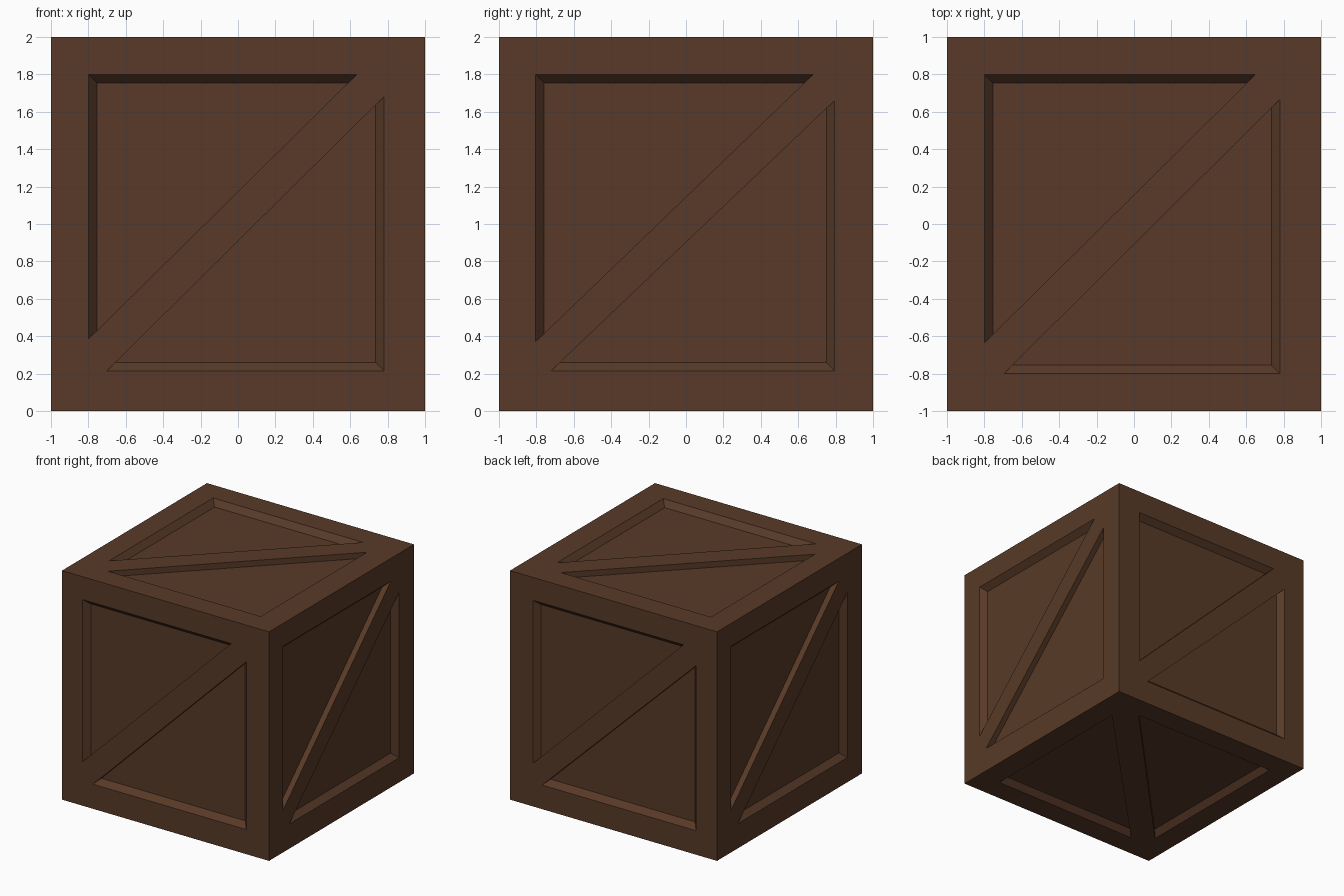
import bpy, bmesh
from mathutils import Vector

if "Cube" in bpy.data.objects:
    bpy.data.objects.remove(bpy.data.objects["Cube"])

DEPTH, INSET, OVER = 0.05, 0.045, 0.02   # recess depth, wall taper, cutter overshoot

wood = bpy.data.materials.new("dark_brown_wood")
wood.diffuse_color = (0.098, 0.042, 0.021, 1)
wood.use_nodes = True
wood.node_tree.nodes["Principled BSDF"].inputs["Base Color"].default_value = wood.diffuse_color

# crate body: plain cube standing on the floor
bpy.ops.mesh.primitive_cube_add(size=2, location=(0, 0, 1))
crate = bpy.context.object
crate.name = "crate_body"
crate.data.materials.append(wood)

X, Y, Z = Vector((1, 0, 0)), Vector((0, 1, 0)), Vector((0, 0, 1))

# each side: right and up directions, then two triangles as
# (corner u, corner v, end of horizontal leg u, end of vertical leg v)
sides = [
    (X, Z, (-.80, .80, .635, -.615), (.78, -.785, -.70, .68)),    # front
    (-X, Z, (-.78, .80, .675, -.625), (.797, -.79, -.69, .65)),   # back
    (Y, Z, (-.805, .80, .68, -.63), (.795, -.785, -.72, .66)),    # right
    (-Y, Z, (-.805, .80, .68, -.63), (.80, -.785, -.71, .66)),    # left
    (X, Y, (-.80, .80, .65, -.635), (.78, -.80, -.695, .665)),    # top
    (Y, X, (-.80, .79, .655, -.64), (.80, -.80, -.68, .62)),      # bottom
]


def recess(bm, u, v, tri):
    """Triangular cutter: sloping walls on both legs, upright diagonal wall."""
    cu, cv, hu, vv = tri
    n = u.cross(v)
    slope = (cv - vv) / (hu - cu)
    su, sv = (1 if hu > cu else -1), (1 if vv > cv else -1)
    rings = []
    for d in (-OVER, DEPTH):
        i = d * INSET / DEPTH
        a, b = cu + su * i, cv + sv * i
        pts = [(a, b), (hu + (b - cv) / slope, b), (a, cv + slope * (a - hu))]
        rings.append([bm.verts.new(Z + n * (1 - d) + u * p + v * q) for p, q in pts])
    top, floor = rings
    bm.faces.new(top)
    bm.faces.new(floor)
    for k in range(3):
        j = (k + 1) % 3
        bm.faces.new((top[k], top[j], floor[j], floor[k]))


# one helper mesh holding all twelve recess cutters
bm = bmesh.new()
for u, v, *tris in sides:
    for tri in tris:
        recess(bm, u, v, tri)
bmesh.ops.recalc_face_normals(bm, faces=bm.faces)
mesh = bpy.data.meshes.new("recess_cutter")
bm.to_mesh(mesh)
bm.free()
mesh.materials.append(wood)
cutter = bpy.data.objects.new("recess_cutter", mesh)
cutter.hide_render = True
bpy.context.collection.objects.link(cutter)

# carve the panels, leaving frame and diagonal brace
mod = crate.modifiers.new("panel_recesses", 'BOOLEAN')
mod.operation = 'DIFFERENCE'
mod.solver = 'EXACT'
mod.object = cutter
bpy.context.view_layer.objects.active = crate
bpy.ops.object.modifier_apply(modifier=mod.name)
bpy.data.objects.remove(cutter)
